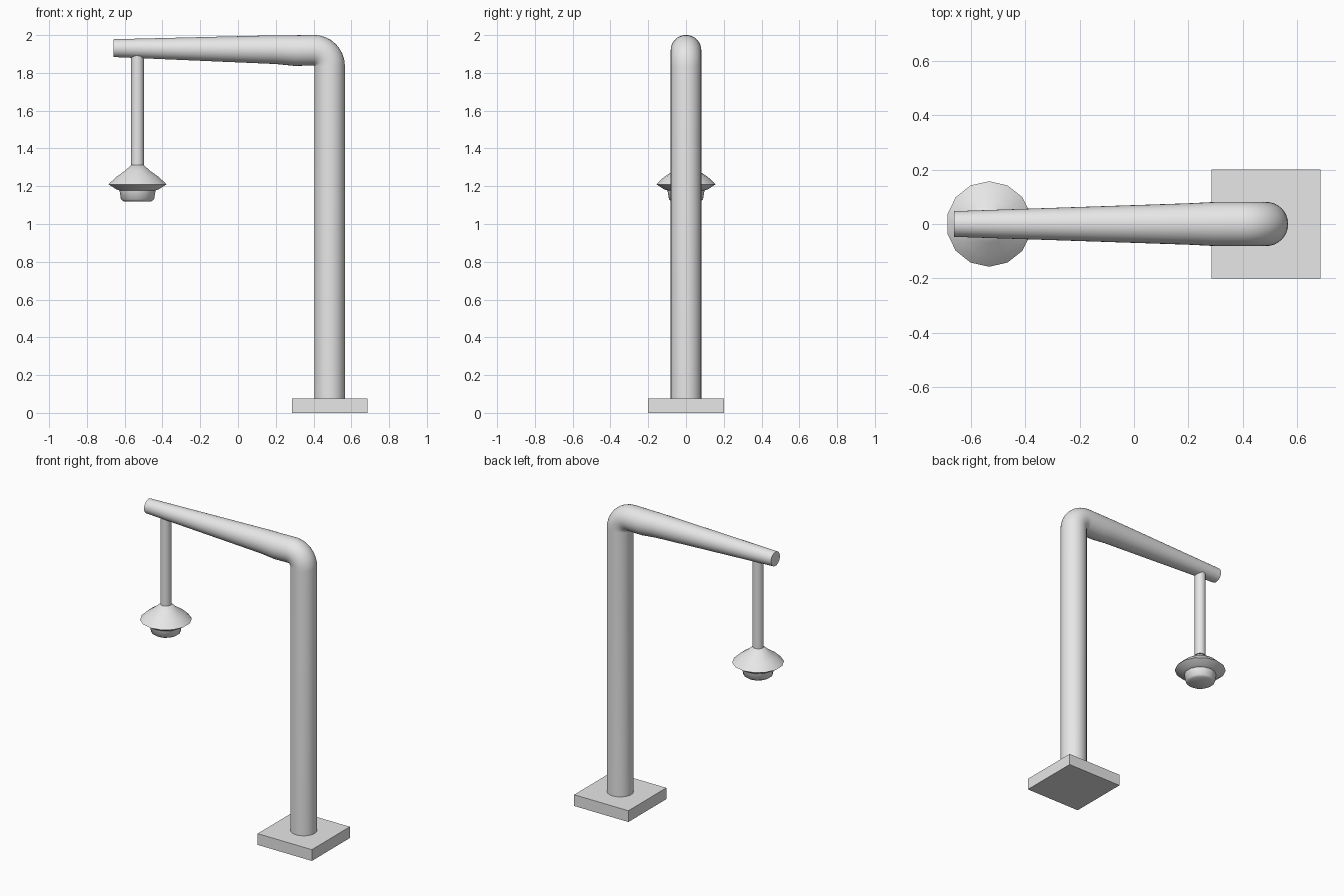
import bpy, bmesh, math
from mathutils import Vector

if "Cube" in bpy.data.objects:
    bpy.data.objects.remove(bpy.data.objects["Cube"])

GREY = (0.8, 0.8, 0.8, 1)
metal = bpy.data.materials.new("light_grey")
metal.use_nodes = True
metal.diffuse_color = GREY
metal.node_tree.nodes["Principled BSDF"].inputs["Base Color"].default_value = GREY


def loft(name, rings, sides, angle):
    """Skin round rings given as (x, z, tilt, radius) and cap both ends."""
    bm = bmesh.new()
    loops = []
    for x, z, tilt, r in rings:
        side = Vector((math.cos(tilt), 0, math.sin(tilt)))
        centre = Vector((x, 0, z))
        loop = []
        for i in range(sides):
            a = math.tau * i / sides + math.pi / 2
            offset = side * (r * math.cos(a)) + Vector((0, r * math.sin(a), 0))
            loop.append(bm.verts.new(centre + offset))
        loops.append(loop)
    for low, high in zip(loops, loops[1:]):
        for i in range(sides):
            j = (i + 1) % sides
            bm.faces.new((low[i], low[j], high[j], high[i]))
    bm.faces.new(loops[0])
    bm.faces.new(loops[-1])
    bmesh.ops.recalc_face_normals(bm, faces=bm.faces)
    mesh = bpy.data.meshes.new(name)
    bm.to_mesh(mesh)
    bm.free()
    obj = bpy.data.objects.new(name, mesh)
    bpy.context.collection.objects.link(obj)
    mesh.materials.append(metal)
    bpy.ops.object.select_all(action='DESELECT')
    obj.select_set(True)
    bpy.context.view_layer.objects.active = obj
    bpy.ops.object.shade_smooth_by_angle(angle=math.radians(angle))
    return obj


# Square foot plate
bpy.ops.mesh.primitive_cube_add(size=1, location=(0.485, 0, 0.0375))
base = bpy.context.object
base.name = "base_plate"
base.scale = (0.4, 0.4, 0.075)
base.data.materials.append(metal)

# Post, tight elbow and tapering arm as one tube
PIVOT_X, PIVOT_Z, BEND, TUBE = 0.401, 1.836, 0.084, 0.081
path = [(0.485, 0.07, 0, TUBE)]
for i in range(9):
    t = math.pi / 2 * i / 8
    path.append((PIVOT_X + BEND * math.cos(t), PIVOT_Z + BEND * math.sin(t), t, TUBE))
up = math.pi / 2
path += [(0.3, 1.918, up, 0.081), (0.2, 1.923, up, 0.076), (-0.66, 1.931, up, 0.047)]
loft("post_and_arm", path, 32, 40)

# Hanging rod
LAMP_X = -0.532
loft("hanging_rod", [(LAMP_X, 1.29, 0, 0.034), (LAMP_X, 1.92, 0, 0.034)], 14, 40)

# Lamp shade with flared rim and small lens below
profile = [(0.075, 1.12), (0.09, 1.13), (0.098, 1.178), (0.115, 1.183),
           (0.157, 1.21), (0.115, 1.25), (0.07, 1.28), (0.034, 1.312)]
loft("lamp_shade", [(LAMP_X, z, 0, r) for r, z in profile], 14, 55)
